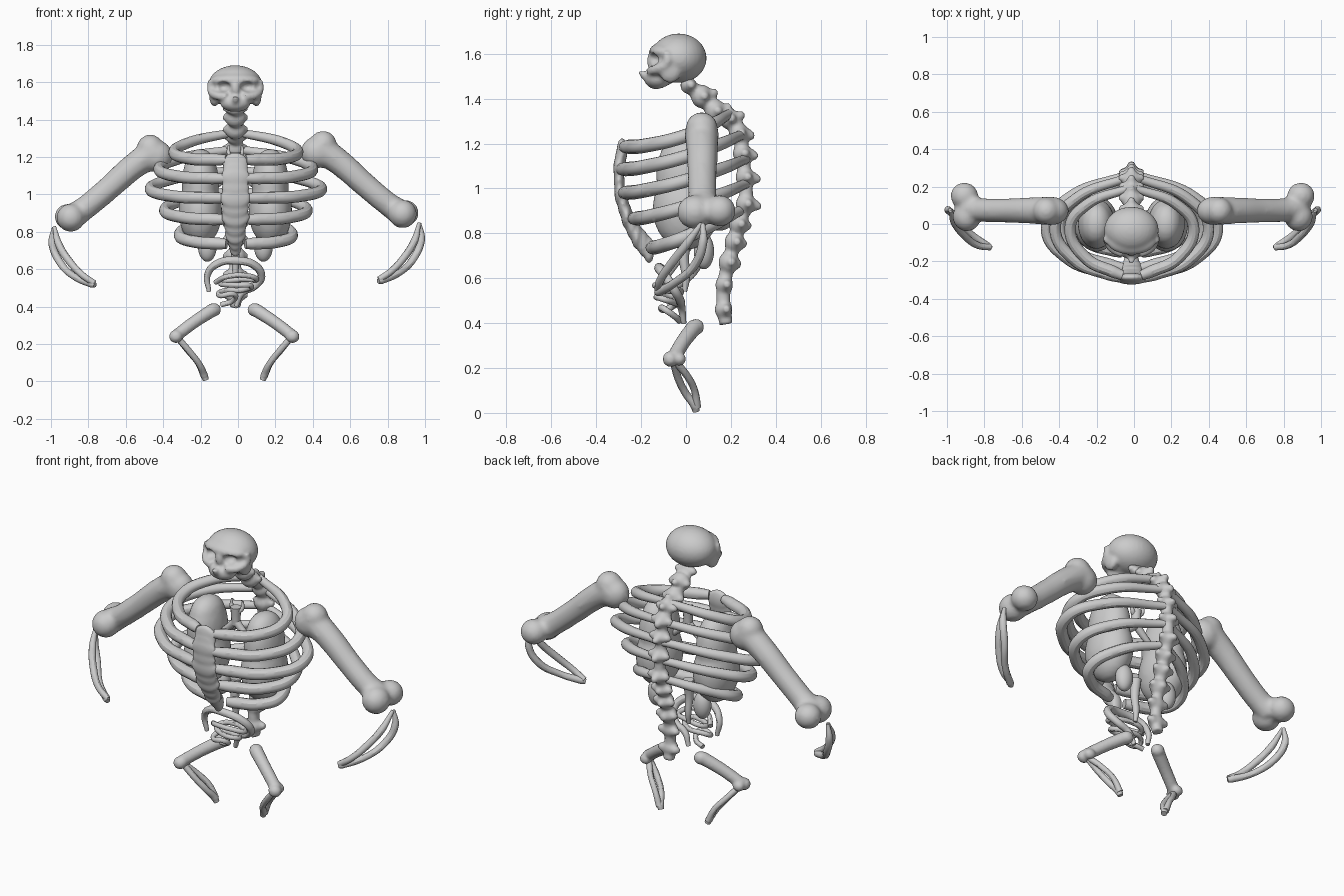
import bpy


def select(objs):
    bpy.ops.object.select_all(action='DESELECT')
    for o in objs:
        o.select_set(True)
    bpy.context.view_layer.objects.active = objs[0]


def blob(name, c, r, seg=24):
    bpy.ops.mesh.primitive_uv_sphere_add(segments=seg, ring_count=seg // 2 + 2, location=c)
    o = bpy.context.object
    o.name = name
    o.scale = r if isinstance(r, (tuple, list)) else (r, r, r)
    bpy.ops.object.transform_apply(location=True, rotation=True, scale=True)
    bpy.ops.object.shade_smooth()
    return o


def tube(name, pts, radii, res=8):
    cu = bpy.data.curves.new(name, 'CURVE')
    cu.dimensions = '3D'
    cu.bevel_depth, cu.bevel_resolution = 1.0, 4
    cu.resolution_u, cu.use_fill_caps = res, True
    sp = cu.splines.new('BEZIER')
    sp.bezier_points.add(len(pts) - 1)
    for i, (b, p) in enumerate(zip(sp.bezier_points, pts)):
        b.co = p
        b.handle_left_type = b.handle_right_type = 'AUTO'
        b.radius = radii[i] if isinstance(radii, (tuple, list)) else radii
    o = bpy.data.objects.new(name, cu)
    bpy.context.collection.objects.link(o)
    select([o])
    bpy.ops.object.convert(target='MESH')
    o = bpy.context.object
    o.name = name
    select([o])
    bpy.ops.object.shade_smooth_by_angle()
    return o


def fuse(name, parts, voxel=0.012, smooth=4, cutters=()):
    """Melt overlapping parts into one organic surface, then carve it."""
    select(parts)
    if len(parts) > 1:
        bpy.ops.object.join()
    o = bpy.context.object
    o.name = name
    m = o.modifiers.new('melt', 'REMESH')
    m.mode, m.voxel_size, m.use_smooth_shade = 'VOXEL', voxel, True
    for c in cutters:
        b = o.modifiers.new('carve', 'BOOLEAN')
        b.operation, b.object = 'DIFFERENCE', c
        c.hide_render = True
    if cutters:
        m = o.modifiers.new('remelt', 'REMESH')
        m.mode, m.voxel_size, m.use_smooth_shade = 'VOXEL', voxel, True
    s = o.modifiers.new('soften', 'SMOOTH')
    s.factor, s.iterations = 0.5, smooth
    select([o])
    bpy.ops.object.convert(target='MESH')
    for c in cutters:
        bpy.data.objects.remove(c)
    return bpy.context.object


CX = -0.014   # the central bones sit slightly left

# Skull: cranium, brow, cheeks and upper jaw, with sockets carved out
skull = [blob('cranium', (CX, -0.033, 1.58), (0.146, 0.125, 0.11), 32),
         blob('brow', (CX, -0.09, 1.608), (0.132, 0.075, 0.045)),
         blob('nose_bridge', (CX, -0.145, 1.565), (0.024, 0.03, 0.05)),
         blob('upper_jaw', (CX, -0.125, 1.49), (0.082, 0.062, 0.05)),
         blob('face', (CX, -0.08, 1.53), (0.125, 0.075, 0.06)),
         tube('nose_spine', [(CX, -0.15, 1.495), (CX, -0.185, 1.505), (CX, -0.215, 1.54)],
              [0.03, 0.02, 0.008])]
cuts = [blob('nose_cut', (CX, -0.20, 1.54), (0.02, 0.035, 0.02)),
        blob('palate_cut', (CX, -0.08, 1.435), (0.04, 0.05, 0.025))]
for s in (-1, 1):
    skull.append(tube('cheek', [(CX + s * 0.045, -0.16, 1.522), (CX + s * 0.105, -0.13, 1.53),
                                (CX + s * 0.130, -0.085, 1.56), (CX + s * 0.125, -0.085, 1.61)], 0.022))
    skull.append(blob('temple', (CX + s * 0.112, -0.07, 1.525), (0.028, 0.05, 0.055)))
    cuts.append(blob('eye_cut', (CX + s * 0.066, -0.16, 1.575), (0.042, 0.05, 0.029)))
fuse('skull', skull, 0.008, 3, cuts)

# Spine: bodies with a spur behind and at the sides
VERT = [(0.01, 1.46, .036), (0.07, 1.41, .048), (0.13, 1.345, .047), (0.19, 1.31, .042),
        (0.235, 1.245, .044), (0.25, 1.155, .042), (0.262, 1.05, .042), (0.265, 0.93, .044),
        (0.235, 0.84, .044), (0.215, 0.76, .044), (0.19, 0.67, .046), (0.17, 0.57, .04),
        (0.168, 0.46, .04)]
spine = [tube('cord', [(CX, y, z) for y, z, r in VERT] + [(CX, 0.18, 0.395)], 0.032)]
for i, (y, z, r) in enumerate(VERT):
    spine.append(blob('vertebra', (CX, y, z), (r * 1.2, r, r * 1.1)))
    k = 0.07 if i < 8 else 0.055 if i < 11 else 0.03
    if i > 0:
        up = 0.025 if i < 4 else -0.015
        spine.append(tube('spur', [(CX, y, z), (CX, y + k * .6, z + up * .4), (CX, y + k, z + up)],
                          [.036, .028, .014]))
    for s in (-1, 1):
        spine.append(tube('wing', [(CX, y, z), (CX + s * .035, y + .01, z),
                                   (CX + s * .066, y + .015, z + .005)], [.034, .028, .015]))
fuse('spine', spine, 0.01, 4)

# Breastbone
STERN = [(-.285, 1.165, .07), (-.30, 1.09, .08), (-.295, .98, .085), (-.265, .88, .078),
         (-.22, .79, .058), (-.165, .725, .035)]
stern = [blob('plate', (CX, y, z), (w, .024, .06)) for y, z, w in STERN]
for (y0, z0, w0), (y1, z1, w1) in zip(STERN, STERN[1:]):
    stern.append(blob('plate', (CX, (y0 + y1) / 2, (z0 + z1) / 2), ((w0 + w1) * .46, .024, .06)))
fuse('breastbone', stern, 0.01, 3)

# Ribs: half width, front y/z, back y/z, upward bend
RIBS = [(.33, -.275, 1.185, .19, 1.33, 2.0), (.41, -.29, 1.085, .25, 1.24, 1.6),
        (.457, -.28, .98, .265, 1.13, 1.5), (.38, -.235, .865, .265, 1.02, 1.4),
        (.30, -.155, .735, .24, .90, 1.3)]
for n, (w, yf, zf, yb, zb, p) in enumerate(RIBS):
    for s in (-1, 1):
        ys = [yf, yf * .93, yf * .66, -.02, .53 * yb, yb]
        xs = [.05, .3 * w, .75 * w, w, .74 * w, .02]
        pts = [(CX * .8 + s * x, y, zf + (zb - zf) * ((y - yf) / (yb - yf)) ** p)
               for x, y in zip(xs, ys)]
        tube(f'rib_{n + 1}', pts, [.026, .032, .032, .031, .029, .022], 10)

# Lungs with lower lobes, and the windpipe
for s in (-1, 1):
    x = s * .187 + CX
    fuse('lung', [blob('upper', (x, 0, 1.06), (.10, .135, .185)),
                  blob('crown', (x, 0, 1.145), (.084, .115, .10)),
                  blob('lower', (x, 0, .91), (.117, .15, .185))], 0.015, 5)
    blob('lower_lobe', (s * .15 + CX, .08, .72), (.05, .045, .08))
    tube('airway', [(CX, 0, 1.14), (CX + s * .04, 0, 1.1), (CX + s * .11, 0, 1.04)], [.024, .02, .015])
    tube('throat_horn', [(CX + s * .015, 0, 1.2), (CX + s * .035, .01, 1.22), (CX + s * .035, .015, 1.26)],
         [.015, .011, .006])
tube('windpipe', [(CX, 0, 1.12), (CX, 0, 1.17), (CX, 0, 1.225)], [.024, .026, .03])

# Gut: an outer loop, small coils and a central stalk
tube('large_gut', [(-.155, -.07, .48), (-.163, -.08, .57), (-.11, -.105, .63), (0, -.12, .645),
                   (.09, -.10, .62), (.125, -.06, .56), (.09, -.03, .51), (.02, -.02, .47),
                   (-.01, -.01, .40)], [.012, .018, .021, .022, .022, .021, .02, .018, .012])
tube('small_gut', [(-.12, -.06, .53), (-.06, -.12, .56), (.05, -.13, .565), (.10, -.08, .545),
                   (.02, -.03, .545), (-.09, -.05, .525), (-.02, -.12, .515), (.07, -.11, .51),
                   (.03, -.05, .49), (-.09, -.05, .48), (-.10, -.09, .46), (-.02, -.1, .465),
                   (-.03, -.05, .43), (-.09, -.03, .41)], .014)
tube('gullet', [(CX, 0, .80), (CX, -.01, .70), (CX, .0, .60), (CX, -.005, .54)], [.03, .024, .018, .01])

# Arms and legs
for s in (-1, 1):
    dz = -.02 if s < 0 else 0

    def arm(x, y, z):
        return (s * x - (.014 if s < 0 else 0), y, z + dz)

    def leg(x, y, z):
        return (s * (x + .02) - .02, y, z)

    fuse('upper_arm', [
        tube('shaft', [arm(.43, .07, 1.25), arm(.55, .072, 1.165), arm(.68, .072, 1.05), arm(.80, .075, .95),
                       arm(.87, .085, .90)], [.078, .07, .065, .064, .07]),
        blob('shoulder_ball', arm(.425, .07, 1.225), (.09, .076, .086)),
        blob('shoulder_knob', arm(.455, .07, 1.268), (.072, .072, .072)),
        blob('elbow_outer', arm(.893, .15, .90), (.074, .072, .07)),
        blob('elbow_inner', arm(.88, .04, .895), (.076, .08, .076))], 0.014, 4)
    # two thin bones per forearm and shin
    tube('forearm_outer', [arm(.97, .075, .845), arm(.980, .075, .76), arm(.94, .04, .66), arm(.86, -.05, .58),
                           arm(.765, -.12, .54), arm(.75, -.13, .535)], [.010, .02, .02, .018, .02, .014])
    tube('forearm_inner', [arm(.968, .07, .845), arm(.945, .005, .755), arm(.89, -.065, .665),
                           arm(.82, -.115, .59), arm(.755, -.125, .545)], [.010, .02, .02, .018, .017])
    fuse('thigh', [
        tube('shaft', [leg(.09, .04, .385), leg(.19, -.01, .32), leg(.29, -.055, .245)], [.037, .034, .033]),
        blob('hip_end', leg(.088, .045, .383), (.038, .036, .036)),
        blob('knee', leg(.292, -.07, .24), (.037, .034, .035)),
        blob('knee_back', leg(.285, -.03, .24), (.034, .03, .03))], 0.009, 3)
    tube('shin_front', [leg(.275, -.055, .225), leg(.215, -.035, .155), leg(.163, .0, .085), leg(.14, .04, .03),
                        leg(.132, .045, .008)], [.017, .017, .017, .02, .016])
    tube('shin_back', [leg(.275, -.045, .225), leg(.228, .005, .165), leg(.175, .038, .10), leg(.14, .05, .025)],
         [.017, .016, .016, .018])
